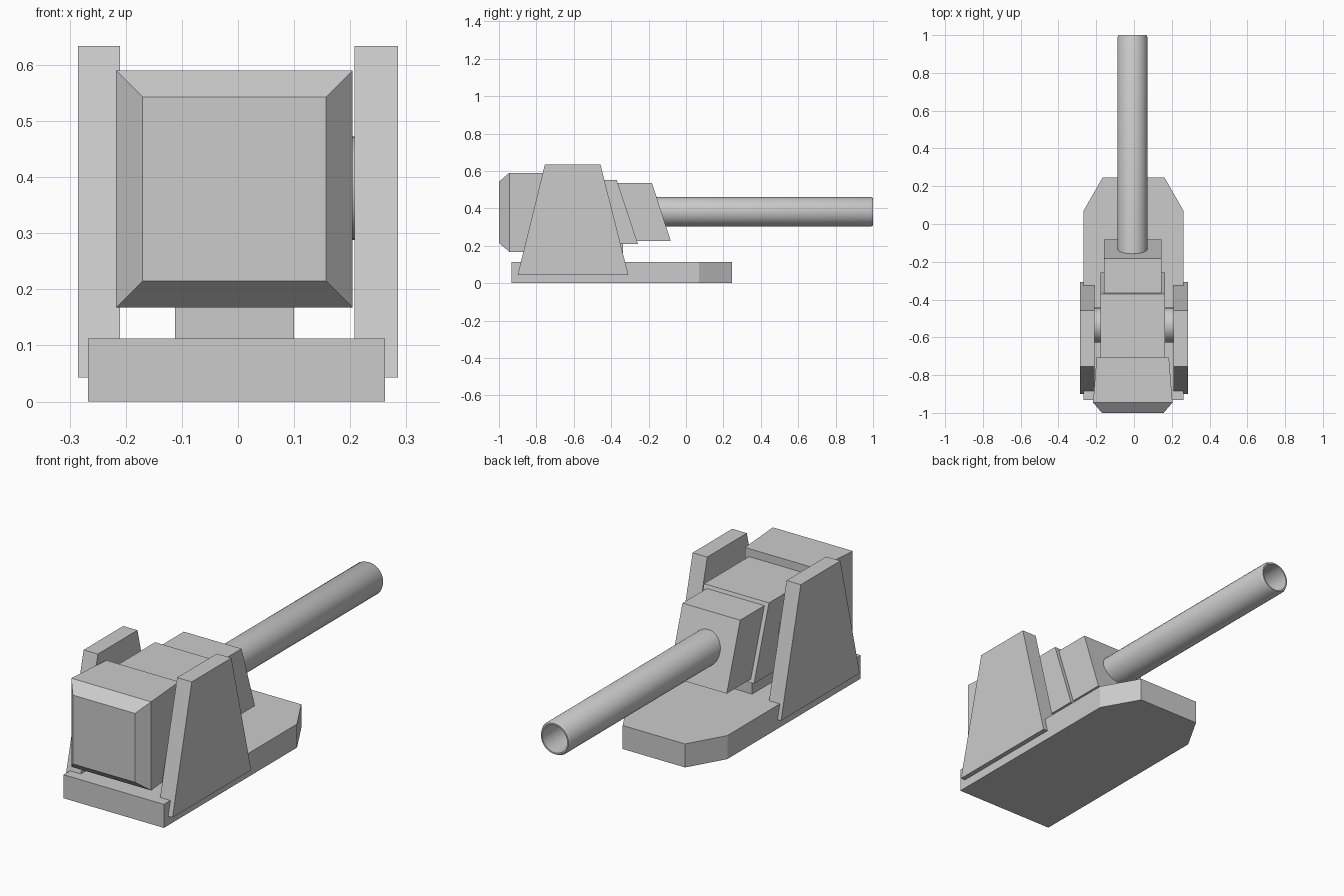
import bpy, bmesh, math
from mathutils import Matrix, Vector

cube = bpy.data.objects.get("Cube")
if cube:
    bpy.data.objects.remove(cube, do_unlink=True)

grey = bpy.data.materials.new("plain_grey")
grey.use_nodes = True
grey.diffuse_color = (0.6, 0.6, 0.6, 1)
grey.node_tree.nodes["Principled BSDF"].inputs["Base Color"].default_value = (0.6, 0.6, 0.6, 1)


def finish(name, bm, smooth=False):
    bmesh.ops.recalc_face_normals(bm, faces=bm.faces)
    mesh = bpy.data.meshes.new(name)
    bm.to_mesh(mesh)
    bm.free()
    mesh.materials.append(grey)
    obj = bpy.data.objects.new(name, mesh)
    bpy.context.collection.objects.link(obj)
    if smooth:
        bpy.ops.object.select_all(action="DESELECT")
        obj.select_set(True)
        bpy.context.view_layer.objects.active = obj
        bpy.ops.object.shade_smooth_by_angle(angle=math.radians(30))
    return obj


def loft(name, rings, smooth=False):
    """Skin a list of closed rings and cap both ends."""
    bm = bmesh.new()
    loops = [[bm.verts.new(p) for p in ring] for ring in rings]
    n = len(loops[0])
    for a, b in zip(loops, loops[1:]):
        for i in range(n):
            j = (i + 1) % n
            bm.faces.new((a[i], a[j], b[j], b[i]))
    bm.faces.new(loops[0])
    bm.faces.new(loops[-1])
    return finish(name, bm, smooth)


def side_profile(name, points, x0, x1):
    """Extrude a (y, z) outline across x."""
    return loft(name, [[(x, y, z) for y, z in points] for x in (x0, x1)])


def rect(y, x0, x1, z0, z1):
    return [(x0, y, z0), (x1, y, z0), (x1, y, z1), (x0, y, z1)]


# Base plate with clipped rear corners
outline = [(-0.267, -0.932), (0.262, -0.932), (0.262, 0.07),
           (0.162, 0.245), (-0.167, 0.245), (-0.267, 0.07)]
loft("base_plate", [[(x, y, z) for x, y in outline] for z in (0, 0.112)])

# Pedestal under the gun body
loft("pedestal", [rect(y, -0.112, 0.1, 0.1, 0.3) for y in (-0.73, -0.338)])

# Tapered side plates
plate = [(-0.9, 0.043), (-0.308, 0.043), (-0.457, 0.634), (-0.755, 0.634)]
for name, x0, x1 in (("right_side_plate", -0.285, -0.21), ("left_side_plate", 0.208, 0.285)):
    side_profile(name, plate, x0, x1)

# Breech block with a chamfered front, narrowing slightly to the rear
loft("breech_block", [rect(-1, -0.17, 0.157, 0.215, 0.543),
                      rect(-0.945, -0.217, 0.204, 0.168, 0.59),
                      rect(-0.708, -0.198, 0.185, 0.168, 0.59)])

# Gun body and mantlet with slanted rear faces
side_profile("gun_body", [(-0.75, 0.21), (-0.257, 0.21), (-0.37, 0.552), (-0.75, 0.552)],
             -0.178, 0.164)
side_profile("mantlet", [(-0.5, 0.225), (-0.081, 0.225), (-0.182, 0.536), (-0.5, 0.536)],
             -0.158, 0.146)


def circle(centre, axis, radius, sides=32):
    turn = Matrix.Rotation(math.pi / 2, 3, "Y" if axis == "X" else "X")
    return [Vector(centre) + turn @ Vector((radius * math.cos(t), radius * math.sin(t), 0))
            for t in (2 * math.pi * i / sides for i in range(sides))]


# Trunnion shaft between the side plates
loft("trunnion", [circle((x, -0.535, 0.38), "X", 0.092) for x in (-0.22, 0.22)], True)

# Hollow barrel with a softened muzzle edge
stations = [(-0.25, 0.079), (0.988, 0.079), (1, 0.073), (1, 0.066), (0, 0.066)]
loft("barrel", [circle((-0.008, y, 0.382), "Y", r) for y, r in stations], True)
